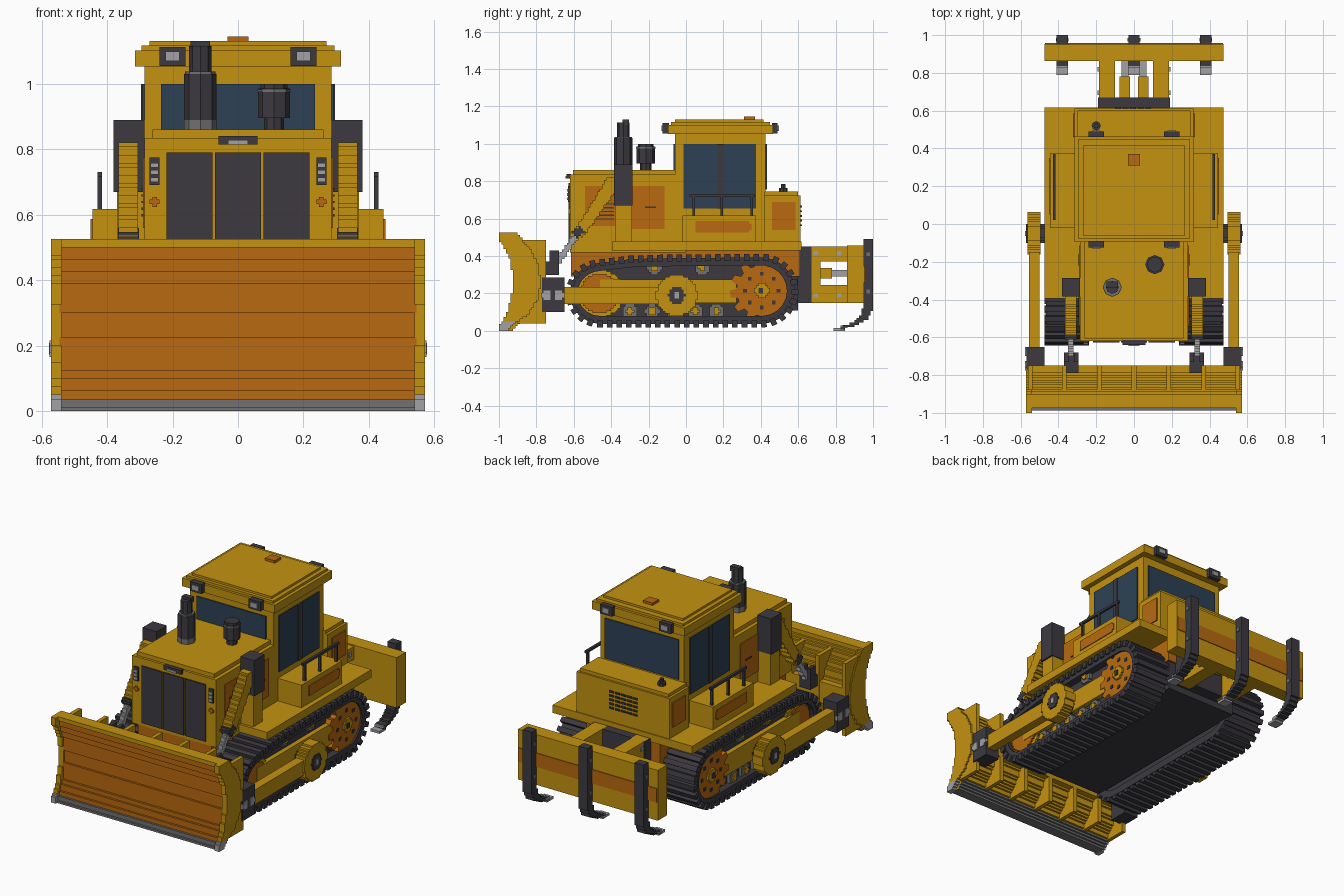
import bpy, bmesh, math
from mathutils import Vector
from mathutils.geometry import convex_hull_2d

cube = bpy.data.objects.get("Cube")
if cube:
    bpy.data.objects.remove(cube, do_unlink=True)


def material(name, r, g, b):
    m = bpy.data.materials.new(name)
    m.use_nodes = True
    m.diffuse_color = (r, g, b, 1)
    m.node_tree.nodes["Principled BSDF"].inputs["Base Color"].default_value = (r, g, b, 1)
    return m


YELLOW = material("yellow paint", 0.55, 0.29, 0.005)
ORANGE = material("orange paint", 0.48, 0.142, 0.005)
DARK = material("dark metal", 0.045, 0.042, 0.051)
STEEL = material("bright steel", 0.36, 0.36, 0.38)
GREY = material("worn grey steel", 0.165, 0.165, 0.17)
GLASS = material("tinted glass", 0.026, 0.053, 0.09)
STEP = 0.0125


def finish(name, bm, mats, mirror=False):
    bmesh.ops.recalc_face_normals(bm, faces=bm.faces)
    me = bpy.data.meshes.new(name)
    bm.to_mesh(me)
    bm.free()
    for m in mats:
        me.materials.append(m)
    ob = bpy.data.objects.new(name, me)
    bpy.context.collection.objects.link(ob)
    if mirror:
        ob.modifiers.new("Mirror", 'MIRROR')
    return ob


def add_prism(bm, pts, x):
    """Extrude a (y, z) outline between two x positions."""
    a = [bm.verts.new((x[0], p[0], p[1])) for p in pts]
    b = [bm.verts.new((x[1], p[0], p[1])) for p in pts]
    bm.faces.new(a)
    bm.faces.new(b[::-1])
    for i in range(len(pts)):
        j = (i + 1) % len(pts)
        bm.faces.new((a[i], a[j], b[j], b[i]))


def prism(name, pts, x, mat, mirror=False):
    bm = bmesh.new()
    add_prism(bm, pts, x)
    return finish(name, bm, [mat], mirror)


def boxes(name, items, mat, mirror=False):
    bm = bmesh.new()
    for x, y, z in items:
        add_prism(bm, [(y[0], z[0]), (y[1], z[0]), (y[1], z[1]), (y[0], z[1])], x)
    return finish(name, bm, [mat], mirror)


def box(name, x, y, z, mat, mirror=False):
    return boxes(name, [(x, y, z)], mat, mirror)


def stepped(pts):
    """Turn an outline into a staircase outline, row by row."""
    z0, z1 = min(p[1] for p in pts), max(p[1] for p in pts)
    n = max(1, round((z1 - z0) / STEP))
    h = (z1 - z0) / n
    left, right = [], []
    for r in range(n):
        zc, ys = z0 + (r + 0.5) * h, []
        for p, q in zip(pts, pts[1:] + pts[:1]):
            if (p[1] <= zc) != (q[1] <= zc):
                ys.append(p[0] + (q[0] - p[0]) * (zc - p[1]) / (q[1] - p[1]))
        lo, hi = [round(v / STEP) * STEP for v in (min(ys), max(ys))]
        hi = max(hi, lo + STEP)
        for side, v in ((left, lo), (right, hi)):
            if side and abs(side[-1][0] - v) < 1e-6:
                side[-1] = (v, z0 + (r + 1) * h)
            else:
                side += [(v, z0 + r * h), (v, z0 + (r + 1) * h)]
    return right + left[::-1]


def circle(y, z, r, n=32):
    return [(y + r * math.cos(math.tau * i / n), z + r * math.sin(math.tau * i / n)) for i in range(n)]


def disc(name, y, z, r, x, mat):
    return prism(name, stepped(circle(y, z, r)), x, mat, True)


def post(name, x, y, r, z, mat):
    """Upright eight-sided tube."""
    bm = bmesh.new()
    bmesh.ops.create_cone(bm, cap_ends=True, segments=8, radius1=r, radius2=r, depth=z[1] - z[0])
    bmesh.ops.translate(bm, verts=bm.verts, vec=(x, y, (z[0] + z[1]) / 2))
    return finish(name, bm, [mat])


# Blade: curved plate coloured by height and side, end plates, back ribs
blade_pts = [(-.985, 0), (-.955, .06), (-.925, .15), (-.915, .26), (-.925, .37), (-.955, .46), (-.975, .525),
             (-.91, .525), (-.86, .46), (-.80, .38), (-.775, .27), (-.80, .16), (-.86, .08), (-.93, 0)]
bm = bmesh.new()
add_prism(bm, stepped(blade_pts), (-.545, .545))
for f in bm.faces:
    c = f.calc_center_median()
    f.material_index = 2 if c.z < .05 else 1 if c.y < -.905 and c.z < .492 and abs(c.x) < .5 else 0
finish("blade", bm, [YELLOW, ORANGE, GREY])
end_pts = [(-.985, .05), (-.955, .1), (-.93, .2), (-.925, .28), (-.94, .38), (-.975, .45), (-1, .49), (-1, .525),
           (-.91, .525), (-.84, .45), (-.79, .36), (-.775, .26), (-.79, .17), (-.85, .08), (-.9, .05)]
prism("blade_end_plate", stepped(end_pts), (.54, .572), YELLOW, True)
prism("blade_end_bit", stepped([(-1, 0), (-.95, 0), (-.91, .05), (-.99, .05)]), (.54, .572), STEEL, True)
boxes("blade_ribs", [((x - .012, x + .012), (-.9, -.748), (.04, .487)) for x in (-.55, -.37, -.185, 0, .185, .37, .55)], YELLOW)
box("blade_back_beam", (-.56, .56), (-.85, -.75), (.2, .33), YELLOW)

# Chassis, hood and grille
box("belly", (-.24, .24), (-.6, .6), (.11, .3), DARK)
box("chassis", (-.25, .25), (-.615, .61), (.29, .44), ORANGE)
box("hood", (-.285, .285), (-.62, 0), (.42, .835), YELLOW)
box("hood_top", (-.262, .262), (-.605, 0), (.83, .86), YELLOW)
boxes("grille_panels", [((x - .07, x + .07), (-.628, -.61), (.44, .79)) for x in (-.148, 0, .148)], DARK)
box("hood_handle", (-.06, .06), (-.64, -.615), (.815, .84), DARK)
box("hood_handle_grip", (-.03, .03), (-.645, -.63), (.815, .828), STEEL)
box("front_vents", (.24, .27), (-.63, -.615), (.69, .775), DARK, True)
boxes("front_vent_slats", [((.243, .267), (-.635, -.62), (z, z + .014)) for z in (.7, .722, .744)], STEEL, True)
boxes("front_markers", [((.24, .27), (-.627, -.615), (.632, .646)), ((.248, .262), (-.627, -.615), (.624, .654))], ORANGE, True)
boxes("hood_side_panels", [((.28, .291), (-.54, -.36), (.56, .775)), ((.28, .291), (-.305, -.115), (.545, .775))], ORANGE, True)
boxes("hood_side_louvres", [((.28, .295), (-.5, -.385), (z, z + .007)) for z in (.595, .615, .635, .655, .675)], DARK, True)
box("side_panel_latch", (.28, .295), (-.22, -.16), (.656, .664), DARK, True)

# Exhaust and air intake
post("exhaust_base", -.115, -.335, .05, (.85, .89), GREY)
post("exhaust_muffler", -.115, -.335, .05, (.89, 1.03), DARK)
post("exhaust_collar", -.115, -.335, .047, (1.03, 1.037), GREY)
post("exhaust_pipe", -.115, -.335, .034, (1.03, 1.115), DARK)
box("exhaust_tip", (-.145, -.085), (-.34, -.305), (1.1, 1.13), DARK)
post("intake_stem", .11, -.215, .03, (.85, .9), DARK)
post("intake_bowl", .11, -.215, .049, (.895, .985), DARK)
post("intake_ring", .11, -.215, .051, (.975, .983), GREY)
post("intake_cap", .11, -.215, .042, (.985, 1), DARK)

# Fender deck, tool boxes and handrails
box("fender_deck", (-.475, .475), (-.395, .618), (.43, .478), YELLOW)
box("tool_box", (.28, .445), (-.02, .375), (.47, .617), YELLOW, True)
prism("tool_box_panel", stepped([(.06, .525), (.335, .525), (.348, .54), (.348, .57), (.335, .587), (.06, .587), (.045, .57), (.045, .54)]),
      (.44, .45), ORANGE, True)
boxes("handrail", [((.415, .43), (y, y + .014), (.6, .73)) for y in (.035, .185, .345)]
      + [((.415, .43), (.02, .37), (.715, .73))], DARK, True)

# Cab with windows and roof
box("cab", (-.285, .285), (-.06, .425), (.43, 1.055), YELLOW)
box("windscreen", (-.235, .235), (-.067, -.05), (.86, 1), GLASS)
box("rear_window", (-.25, .25), (.415, .432), (.755, 1), GLASS)
prism("side_window", stepped([(-.005, .655), (.365, .655), (.375, .667), (.375, .99), (.365, 1), (-.005, 1), (-.016, .99), (-.016, .667)]),
      (.28, .292), GLASS, True)
box("door_post", (.285, .297), (.165, .2), (.655, 1), DARK, True)
box("roof", (-.315, .315), (-.095, .465), (1.052, 1.102), YELLOW)
box("roof_rim", (-.295, .295), (-.08, .45), (1.1, 1.117), YELLOW)
box("roof_panel", (-.27, .27), (-.06, .415), (1.115, 1.13), YELLOW)
box("roof_beacon", (-.032, .032), (.31, .37), (1.125, 1.145), ORANGE)
boxes("roof_lights", [((.16, .24), (-.125, -.09), (1.055, 1.112)), ((.16, .24), (.46, .49), (1.055, 1.112))], DARK, True)
boxes("roof_light_lenses", [((.178, .222), (-.131, -.12), (1.07, 1.098)), ((.178, .222), (.485, .496), (1.07, 1.098))], STEEL, True)

# Rear body
box("rear_body", (-.315, .315), (.42, .612), (.44, .725), YELLOW)
box("rear_body_top", (-.3, .3), (.42, .6), (.72, .745), YELLOW)
box("rear_side_panel", (.31, .322), (.46, .585), (.54, .69), ORANGE, True)
boxes("rear_vents", [((x, x + .03), (.605, .62), (z, z + .01)) for x in (-.1, -.06, -.02, .02, .06) for z in (.56, .585, .61, .635, .66)], DARK)
post("filler_cap", -.2, .52, .024, (.74, .765), DARK)
post("filler_knob", -.2, .52, .012, (.76, .785), DARK)

# Tracks: solid core, outer belt and pads along the loop
loop = circle(-.46, .2, .16, 40) + circle(.405, .215, .175, 40) + [(-.3, .38), (-.15, .385)]
loop = [Vector(loop[i]) for i in convex_hull_2d(loop)]
prism("track_core", [tuple(p) for p in loop], (.25, .42), DARK, True)
COUNT = 54
lengths = [(loop[(i + 1) % len(loop)] - p).length for i, p in enumerate(loop)]
mid = Vector((0, .2))
samples = []
for k in range(COUNT):
    d, i = sum(lengths) * k / COUNT, 0
    while d > lengths[i]:
        d -= lengths[i]
        i += 1
    t = (loop[(i + 1) % len(loop)] - loop[i]).normalized()
    n = Vector((t.y, -t.x))
    p = loop[i] + t * d
    samples.append((p, t, n if n.dot(p - mid) > 0 else -n))
bm = bmesh.new()
rings = [[bm.verts.new((x, *(p + n * o))) for x, o in ((.235, .003), (.465, .003), (.465, -.04), (.235, -.04))] for p, t, n in samples]
for a, b in zip(rings, rings[1:] + rings[:1]):
    for j in range(4):
        bm.faces.new((a[j], b[j], b[(j + 1) % 4], a[(j + 1) % 4]))
finish("track_belt", bm, [DARK], True)
bm = bmesh.new()
for p, t, n in samples:
    add_prism(bm, [tuple(p + t * a + n * b) for a, b in ((-.015, -.015), (.015, -.015), (.015, .022), (-.015, .022))], (.237, .475))
finish("track_pads", bm, [DARK], True)

# Wheels and frame inside the tracks
disc("idler_rim", -.46, .2, .13, (.4, .437), YELLOW)
disc("idler", -.46, .2, .105, (.4, .447), ORANGE)
teeth = [(.405 + r * math.cos(a), .215 + r * math.sin(a)) for k in range(12)
         for r, a in [((.17, .17, .135, .135)[j], math.tau * (k + (0, .4, .55, .85)[j]) / 12) for j in range(4)]]
prism("sprocket", teeth, (.4, .455), ORANGE, True)
disc("sprocket_hub", .405, .215, .04, (.45, .467), YELLOW)
disc("sprocket_bolt", .405, .215, .015, (.46, .473), DARK)
boxes("sprocket_slots", [((.45, .459), (.405 + dy - .01, .405 + dy + .01), (.215 + dz - .01, .215 + dz + .01))
                         for dy, dz in circle(0, 0, .09, 8)], DARK, True)
box("track_frame", (.41, .45), (-.46, .27), (.15, .275), YELLOW, True)
for y, z in [(-.3, .105), (-.18, .105), (-.065, .105), (.05, .105), (.165, .105), (-.17, .34), (.085, .34)]:
    disc("track_roller", y, z, .04, (.41, .44), GREY)
    disc("track_roller_hub", y, z, .02, (.43, .45), YELLOW)

# Push arms carrying the blade
box("push_arm", (.5, .555), (-.66, -.05), (.145, .235), YELLOW, True)
disc("push_arm_pivot", -.05, .19, .11, (.495, .565), YELLOW)
disc("pivot_cap", -.05, .19, .045, (.44, .572), DARK)
disc("pivot_pin", -.05, .19, .018, (.56, .577), STEEL)
box("arm_clevis", (.475, .57), (-.77, -.65), (.1, .285), DARK, True)
for y in (-.745, -.68):
    disc("clevis_pin", y, .19, .025, (.56, .576), STEEL)

# Lift cylinders
box("lift_tower", (.285, .38), (-.385, -.285), (.67, .89), DARK, True)
box("lift_tower_base", (.28, .37), (-.38, -.29), (.47, .67), YELLOW, True)
prism("lift_cylinder", stepped([(-.42, .82), (-.365, .82), (-.365, .76), (-.55, .5), (-.6, .53)]), (.305, .365), YELLOW, True)
prism("lift_collar", stepped([(-.61, .53), (-.57, .56), (-.54, .53), (-.58, .495)]), (.303, .367), DARK, True)
prism("lift_rod", stepped([(-.6, .52), (-.56, .52), (-.67, .36), (-.71, .36)]), (.32, .35), STEEL, True)
boxes("lift_bracket", [((.295, .37), (-.79, -.68), (.3, .37)), ((.295, .318), (-.73, -.68), (.36, .43)),
                       ((.347, .37), (-.73, -.68), (.36, .43))], DARK, True)

# Ripper: mount, links, beam, rams and shanks
box("ripper_mount", (-.19, .19), (.6, .67), (.15, .45), DARK)
boxes("ripper_links", [((.1, .185), (.62, .72), (.148, .45)), ((.1, .185), (.7, .87), (.37, .45)),
                       ((.1, .185), (.7, .87), (.148, .245))], YELLOW, True)
boxes("link_bolts", [((.18, .192), (y - .012, y + .012), (z - .012, z + .012)) for y in (.695, .82) for z in (.19, .415)], STEEL, True)
box("ripper_ram", (.022, .078), (.66, .78), (.28, .335), YELLOW, True)
box("ripper_ram_rod", (.03, .065), (.77, .87), (.29, .325), STEEL, True)
box("ripper_beam", (-.475, .475), (.862, .952), (.148, .457), YELLOW)
box("ripper_beam_stripe", (-.47, .47), (.945, .957), (.26, .345), ORANGE)
shank = [(.945, .49), (1, .49), (1, .12), (.97, .06), (.91, .03), (.83, .008), (.83, .022), (.9, .05), (.935, .085), (.945, .13)]
tip = [(.785, 0), (.835, 0), (.87, .018), (.86, .03), (.8, .015)]
for x in (-.38, 0, .38):
    prism("ripper_shank", stepped(shank), (x - .03, x + .03), DARK)
    prism("ripper_tip", stepped(tip), (x - .03, x + .03), STEEL)
    boxes("shank_bolts", [((x - .034, x + .034), (.965, .985), (z, z + .02)) for z in (.2, .4)], GREY)
